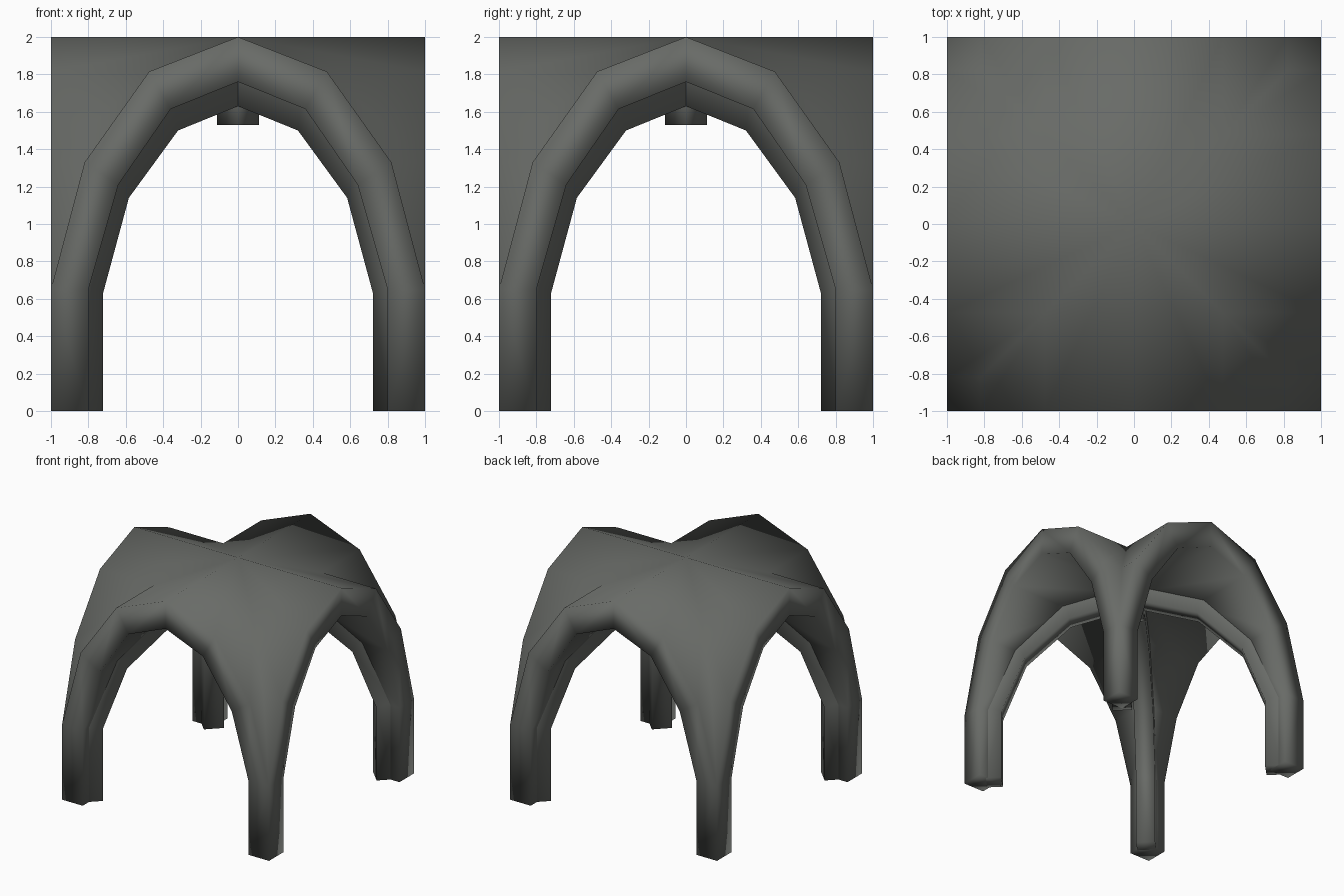
import bpy, bmesh, math

if "Cube" in bpy.data.objects:
    bpy.data.objects.remove(bpy.data.objects["Cube"])

stone = bpy.data.materials.new("dark grey stone")
stone.diffuse_color = (0.14, 0.147, 0.136, 1)
stone.use_nodes = True
stone.node_tree.nodes["Principled BSDF"].inputs["Base Color"].default_value = stone.diffuse_color

OUTER = [(0, 2.0), (.475, 1.815), (.82, 1.33), (1, .65)]      # arch extrados (x, z)
INNER = [(0, 1.76), (.36, 1.615), (.64, 1.21), (.80, .65)]    # arch intrados
RIB_LOW = [(.057, 1.63), (.377, 1.5), (.64, 1.14), (.778, .63), (.778, 0)]   # along diagonal
RIB_TOP = [(.057, 1.86), (.40, 1.73), (.70, 1.34), (.87, .68), (.87, 0)]
W = .0565                                                     # rib half width seen from the front


def finish(bm, name):
    bmesh.ops.remove_doubles(bm, verts=bm.verts, dist=.0005)
    bmesh.ops.recalc_face_normals(bm, faces=bm.faces)
    me = bpy.data.meshes.new(name)
    bm.to_mesh(me)
    bm.free()
    for p in me.polygons:
        p.use_smooth = True
    me.materials.append(stone)
    ob = bpy.data.objects.new(name, me)
    bpy.context.collection.objects.link(ob)
    return ob


def four_ways(faces):
    """Yield every face mirrored into the four quadrants."""
    for sx in (1, -1):
        for sy in (1, -1):
            for f in faces:
                yield [(x * sx, y * sy, z) for x, y, z in f]


def build(faces, name):
    bm = bmesh.new()
    for f in four_ways(faces):
        pts = []
        for p in f:
            if p not in pts:
                pts.append(p)
        bm.faces.new([bm.verts.new(p) for p in pts])
    return finish(bm, name)


# Groin vault shell: one eighth, then swapped over the diagonal
eighth = []
for i in range(3):
    for (a, za), (b, zb) in ((OUTER[i], OUTER[i + 1]), (INNER[i], INNER[i + 1])):
        eighth.append([(a, a, za), (b, b, zb), (b, 1, zb), (a, 1, za)])
    (a, za), (b, zb) = OUTER[i], OUTER[i + 1]
    (c, zc), (d, zd) = INNER[i], INNER[i + 1]
    eighth.append([(a, 1, za), (b, 1, zb), (d, 1, zd), (c, 1, zc)])
# Leg sides
eighth.append([(1, 1, .65), (.8, 1, .65), (.8, 1, 0), (1, 1, 0)])
eighth.append([(.8, .8, .65), (.8, 1, .65), (.8, 1, 0), (.8, .8, 0)])
faces = eighth + [[(y, x, z) for x, y, z in f] for f in eighth]
faces.append([(1, 1, 0), (.8, 1, 0), (.8, .8, 0), (1, .8, 0)])
build(faces, "vault_shell")

# Diagonal ribs
ribs = []
for i in range(4):
    (a, za), (b, zb) = RIB_LOW[i], RIB_LOW[i + 1]
    (c, zc), (d, zd) = RIB_TOP[i], RIB_TOP[i + 1]
    ribs.append([(a - W, a + W, za), (b - W, b + W, zb), (b + W, b - W, zb), (a + W, a - W, za)])
    for s in (W, -W):
        ribs.append([(a - s, a + s, za), (b - s, b + s, zb), (d - s, d + s, zd), (c - s, c + s, zc)])
a, c = RIB_LOW[4][0], RIB_TOP[4][0]
ribs.append([(a - W, a + W, 0), (a + W, a - W, 0), (c + W, c - W, 0), (c - W, c + W, 0)])
build(ribs, "diagonal_ribs")

# Hanging boss at the crossing
bm = bmesh.new()
bmesh.ops.create_cone(bm, cap_ends=True, segments=4, radius1=.113, radius2=.113, depth=.3)
bmesh.ops.translate(bm, verts=bm.verts, vec=(0, 0, 1.68))
finish(bm, "keystone_boss")
